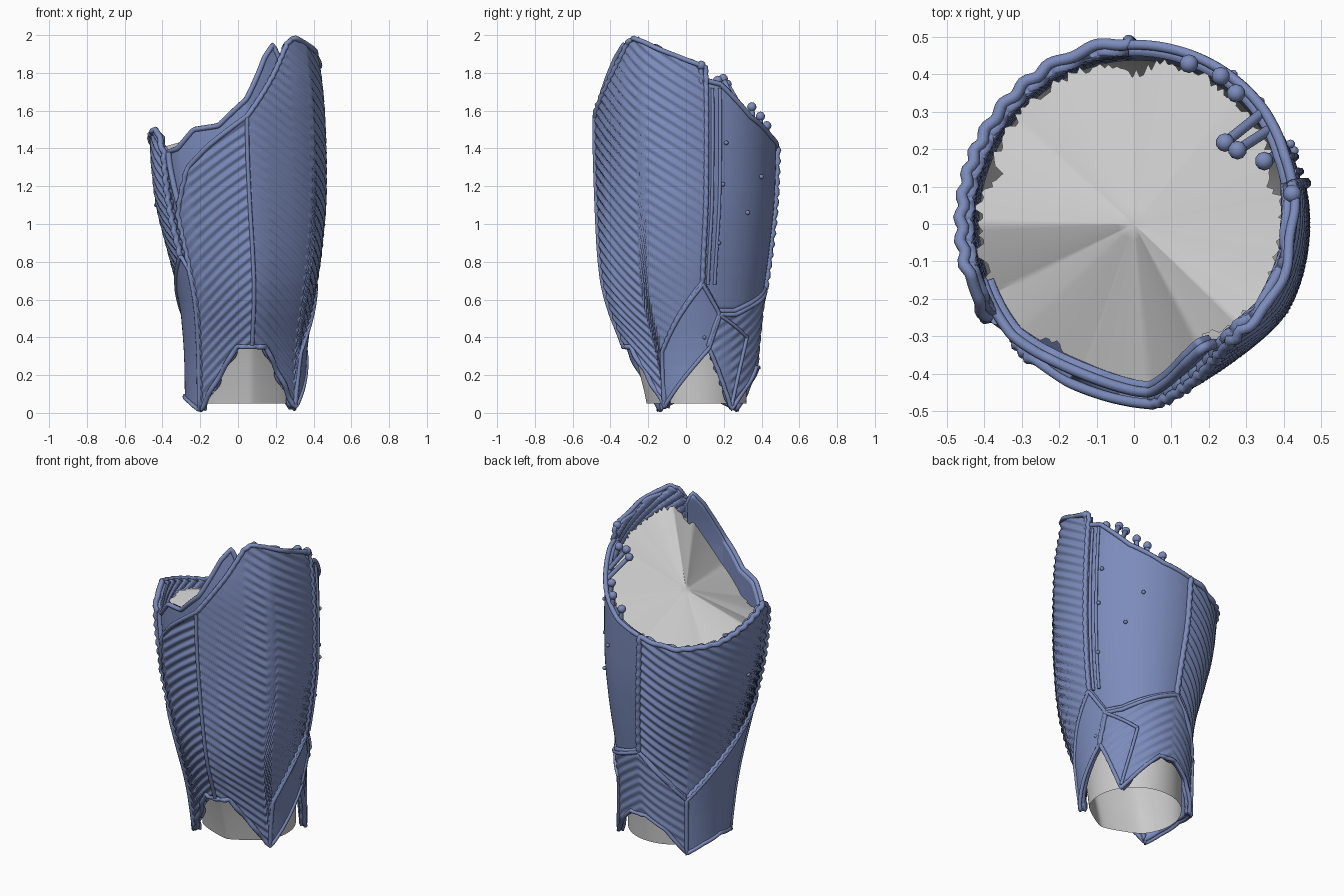
import bpy, bmesh, math, random
from mathutils import Vector

if "Cube" in bpy.data.objects:
    bpy.data.objects.remove(bpy.data.objects["Cube"])

random.seed(4)
blue = bpy.data.materials.new("blue_plate")
blue.diffuse_color = (0.2, 0.26, 0.5, 1)
blue.use_nodes = True
blue.node_tree.nodes["Principled BSDF"].inputs["Base Color"].default_value = blue.diffuse_color


def lerp_table(table, x):
    """Piecewise-linear lookup; rows are (key, value, value, ...)."""
    if x <= table[0][0]:
        return table[0][1:]
    for a, b in zip(table, table[1:]):
        if x <= b[0]:
            t = (x - a[0]) / (b[0] - a[0])
            return [p + (q - p) * t for p, q in zip(a[1:], b[1:])]
    return table[-1][1:]


# Leg-shaped body: height, centre x, centre y, half width, half depth
BODY = [(0, .04, .06, .31, .30), (.33, .04, .03, .315, .352), (.6, .05, -.01, .35, .42),
        (.8, .04, -.01, .395, .45), (1.1, .015, 0, .45, .475), (1.4, 0, 0, .465, .485),
        (1.7, 0, 0, .45, .485), (2.0, 0, 0, .405, .43)]


def body(deg, z, off=0.0):
    """Point on the body at an angle (0 right, 90 back, 270 front)."""
    cx, cy, a, b = [sum(v) / 3 for v in zip(*[lerp_table(BODY, z + d) for d in (-.08, 0, .08)])]
    d = abs((deg - 276 + 180) % 360 - 180)
    keel = 1 - .06 * math.sin(math.pi * d / 55) if d < 55 else 1
    t = math.radians(deg)
    return Vector((cx + (a * keel + off) * math.cos(t), cy + (b * keel + off) * math.sin(t), z))


def mesh_object(name, verts, faces, mat=None):
    me = bpy.data.meshes.new(name)
    me.from_pydata(verts, [], faces)
    ob = bpy.data.objects.new(name, me)
    bpy.context.collection.objects.link(ob)
    if mat:
        me.materials.append(mat)
    me.shade_smooth()
    return ob


def grid_faces(nu, nv):
    return [(i * nv + j, (i + 1) * nv + j, (i + 1) * nv + j + 1, i * nv + j + 1)
            for i in range(nu - 1) for j in range(nv - 1)]


def tube(name, pts, radius, cyclic=False):
    cu = bpy.data.curves.new(name, 'CURVE')
    cu.dimensions = '3D'
    cu.bevel_depth, cu.bevel_resolution, cu.use_fill_caps = radius, 2, True
    sp = cu.splines.new('POLY')
    sp.points.add(len(pts) - 1)
    for p, q in zip(sp.points, pts):
        p.co = (*q, 1)
    sp.use_cyclic_u = cyclic
    cu.materials.append(blue)
    ob = bpy.data.objects.new(name, cu)
    bpy.context.collection.objects.link(ob)
    bpy.ops.object.select_all(action='DESELECT')
    ob.select_set(True)
    bpy.context.view_layer.objects.active = ob
    bpy.ops.object.convert(target='MESH')
    bpy.context.object.data.shade_smooth()


def plate(name, bottom, top, off=0.0, ribs=None, nu=60, nv=40, rim=.014):
    """Curved plate between two edge tables of (angle, height), with a rolled rim."""
    a0, a1 = bottom[0][0], bottom[-1][0]
    verts = []
    for i in range(nu):
        a = a0 + (a1 - a0) * i / (nu - 1)
        lo, hi = lerp_table(bottom, a)[0], lerp_table(top, a)[0]
        for j in range(nv):
            z = lo + (hi - lo) * j / (nv - 1)
            bump = ribs(a, z) if ribs else 0
            verts.append(body(a, z, off + bump))
    ob = mesh_object(name, verts, grid_faces(nu, nv), blue)
    sol = ob.modifiers.new("thickness", 'SOLIDIFY')
    sol.thickness, sol.offset = .03, -1
    at = lambda i, j: verts[i * nv + j]
    edge = [at(i, 0) for i in range(0, nu - 1)]
    edge += [at(nu - 1, j) for j in range(0, nv - 1, 3)]
    edge += [at(i, nv - 1) for i in range(nu - 1, 0, -1)]
    edge += [at(0, j) for j in range(nv - 1, 0, -3)]
    tube(name + "_rim", edge, rim, True)


def ridges(phase):
    return .006 * math.sin(phase * 2 * math.pi / .055)


def chevron(a, z):
    return ridges(z + .0052 * abs(a - 276)) if abs(a - 276) > 1 else 0


def slant(a, z):
    return ridges(z + .005 * (a - 452))


# Front plate with chevron ribs and centre ridge
plate("front_plate",
      [(220, .016), (261, .35), (290, .35), (327, .03), (334, .32), (373, .69)],
      [(220, 1.05), (232, 1.3), (250, 1.42), (276, 1.57), (298, 1.8), (312, 1.96), (319, 1.985),
       (330, 1.96), (373, 1.83)], ribs=chevron, nu=110, nv=190)
tube("front_ridge", [body(276, .36 + 1.2 * i / 30, .002) for i in range(31)], .011)

# Second layer behind the front plate, with its own pointed tip
plate("front_under_plate", [(200, .7), (225, .6), (306, 1.3)],
      [(200, 1.36), (222, 1.4), (235, 1.5), (255, 1.52), (276, 1.66), (292, 1.88), (301, 1.95), (306, 1.88)],
      off=-.03)
tube("under_plate_fold", [body(217 + 4 * math.sin(i / 4), .75 + .035 * i, -.02) for i in range(19)], .016)

# Smooth plate at the back right
plate("back_right_plate", [(373, .69), (385, .54), (400, .54), (452, .66)],
      [(373, 1.76), (383, 1.74), (405, 1.57), (430, 1.46), (452, 1.41)], off=-.006)
for n, ang in enumerate((377, 382)):
    tube(f"back_right_strap_{n}", [body(ang, .68 + (1.72 - .68) * i / 30, .0) for i in range(31)], .009)

# Ribbed plate around the left
plate("left_plate", [(452, .65), (497, .36), (571, .82)],
      [(452, 1.41), (480, 1.36), (510, 1.38), (540, 1.46), (556, 1.5), (565, 1.46), (571, 1.38)],
      ribs=slant, nu=80, nv=120, rim=.016)

# Ankle plates around the bottom
plate("right_ankle_plate", [(327, .03), (375, .34), (385, .5)], [(327, .06), (334, .32), (373, .68), (385, .53)],
      off=.008, rim=.011)
plate("back_ankle_plate", [(375, .34), (396, .02), (413, .12), (435, .24), (455, .24), (475, .17), (497, .016)],
      [(375, .36), (385, .52), (400, .52), (452, .65), (497, .35)], off=.006, rim=.012,
      ribs=lambda a, z: .5 * ridges(z + .004 * abs(a - 450)), nu=70, nv=60)
tube("back_ankle_seam_right", [body(396 + 17 * i / 12, .04 + .36 * i / 12, .01) for i in range(13)], .01)
tube("back_ankle_seam_top", [body(385 + 28 * i / 12, .52 - .12 * i / 12, .01) for i in range(13)], .01)
plate("left_ankle_plate", [(497, .016), (515, .06), (538, .09), (562, .06), (580, .016)],
      [(497, .35), (574, .83), (580, .76)], off=.01, rim=.012)

# Grey liner: tapered sleeve
LINER_TOP = [(205, 1.33), (250, 1.36), (276, 1.5), (300, 1.78), (319, 1.88), (350, 1.8), (373, 1.72),
             (410, 1.5), (452, 1.35), (500, 1.33), (540, 1.4), (565, 1.33)]
NU, NV = 97, 24
sleeve = []
for i in range(NU):
    a = 205 + 360 * i / (NU - 1)
    hi = lerp_table(LINER_TOP, a)[0] - .03
    sleeve += [body(a, .05 + (hi - .05) * j / (NV - 1), -.045) for j in range(NV)]
mesh_object("liner_sleeve", sleeve, grid_faces(NU, NV))

# Grey liner: slanted top cover with a torn edge
NC, NR = 240, 10
cover = []
for i in range(NC + 1):
    a = 205 + 360 * (i % NC) / NC
    rim_pt = body(a, lerp_table(LINER_TOP, a)[0], -.035)
    tear = 1 - random.choice((.0, .02, .03, .05)) - .08 * max(0, math.sin(math.radians(a * 5))) ** 6
    mid = Vector((0, 0, 1.52))
    cover += [mid.lerp(rim_pt, (tear if j == 0 else .88 * (1 - j / (NR - 1)))) for j in range(NR)]
ob = mesh_object("liner_cover", cover, grid_faces(NC + 1, NR))
bm = bmesh.new()
bm.from_mesh(ob.data)
bmesh.ops.remove_doubles(bm, verts=bm.verts, dist=.0001)
bmesh.ops.recalc_face_normals(bm, faces=bm.faces)
bm.to_mesh(ob.data)
bm.free()


def stud(name, p, size):
    bpy.ops.mesh.primitive_ico_sphere_add(subdivisions=2, radius=size, location=p)
    s = bpy.context.object
    s.name = name
    s.data.materials.append(blue)
    s.data.shade_smooth()


# Rivets and dents on the smooth plate, knobs along its top edge
for n, (a, z) in enumerate([(386, 1.43), (384, 1.21), (383, .9), (404, 1.06), (416, 1.25), (372, .4), (540, 1.1)]):
    stud(f"rivet_{n}", body(a, z, .002), .012)
for n, (a, z, off) in enumerate([(370, 1.84, .0), (384, 1.76, -.06), (393, 1.77, -.11), (399, 1.74, -.13),
                                 (410, 1.62, -.03), (418, 1.57, -.02), (430, 1.52, -.03)]):
    stud(f"edge_knob_{n}", body(a, z, off), .025)
    tube(f"edge_knob_stem_{n}", [body(a, z, off), body(a, z - .13, -.02)], .014)
